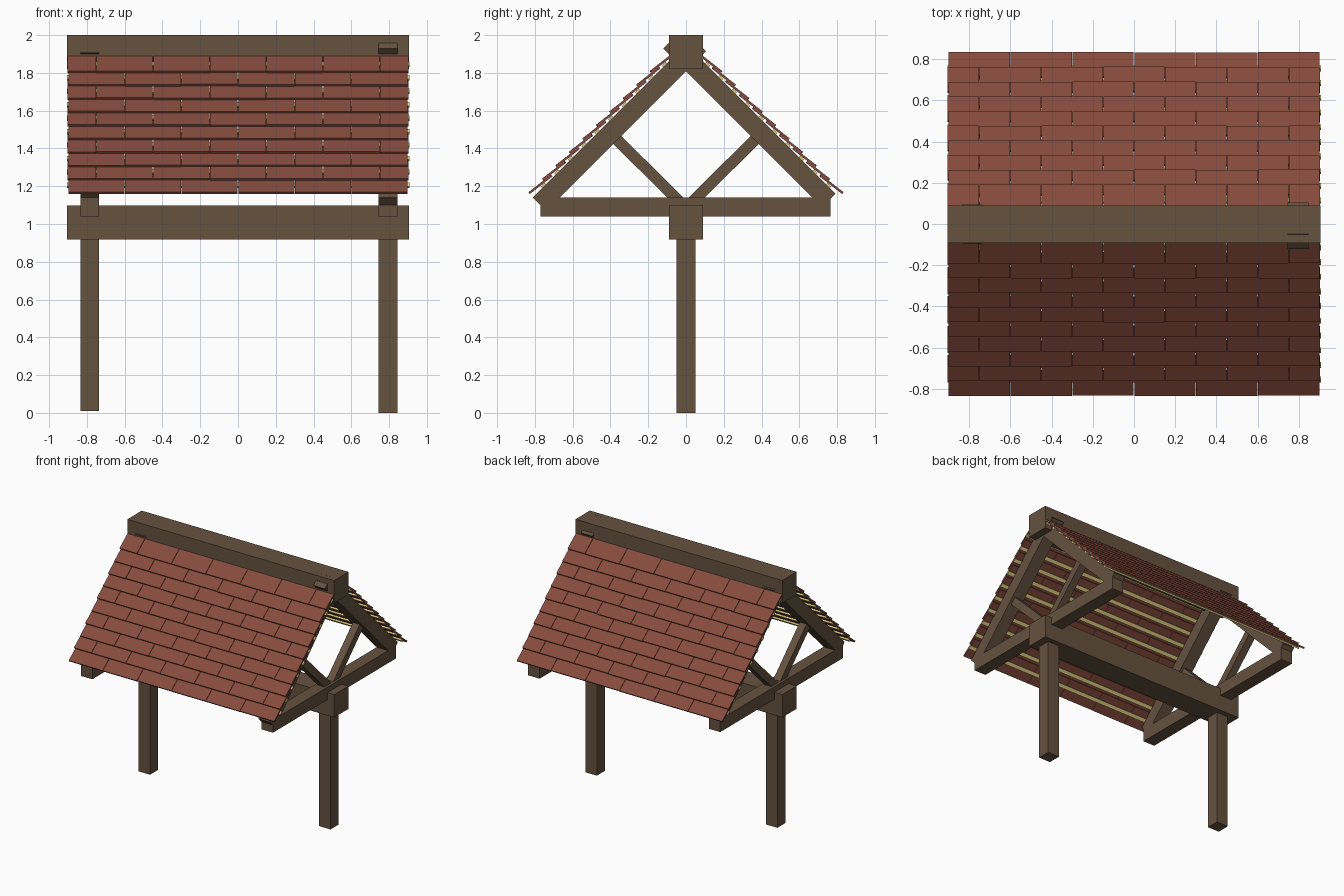
import bpy, bmesh, math, random
from mathutils import Matrix, Vector

if "Cube" in bpy.data.objects:
    bpy.data.objects.remove(bpy.data.objects["Cube"])

random.seed(4)


def material(name, hex_rgb):
    lin = [((c / 255 + 0.055) / 1.055) ** 2.4 for c in hex_rgb]
    m = bpy.data.materials.new(name)
    m.diffuse_color = (*lin, 1)
    m.use_nodes = True
    m.node_tree.nodes["Principled BSDF"].inputs["Base Color"].default_value = m.diffuse_color
    return m


WOOD = material("brown timber", (101, 82, 63))
TILE = material("red shingle", (134, 75, 61))
LATH = material("pale lath", (236, 218, 140))


def add_box(bm, centre, size, rot_x=0.0):
    m = (Matrix.Translation(centre) @ Matrix.Rotation(rot_x, 4, 'X')
         @ Matrix.Diagonal((*size, 1)))
    bmesh.ops.create_cube(bm, size=1, matrix=m)


def finish(name, bm, mat):
    me = bpy.data.meshes.new(name)
    bm.to_mesh(me)
    bm.free()
    me.materials.append(mat)
    ob = bpy.data.objects.new(name, me)
    bpy.context.collection.objects.link(ob)
    return ob


def block(name, lo, hi):
    """Axis-aligned timber between two corners."""
    lo, hi = Vector(lo), Vector(hi)
    bm = bmesh.new()
    add_box(bm, (lo + hi) / 2, hi - lo)
    finish(name, bm, WOOD)


def brace(name, x, a, b, width, depth):
    """Timber lying in a yz plane from a to b, given as (y, z)."""
    dy, dz = b[0] - a[0], b[1] - a[1]
    bm = bmesh.new()
    add_box(bm, (x, (a[0] + b[0]) / 2, (a[1] + b[1]) / 2),
            (width, math.hypot(dy, dz), depth), math.atan2(dz, dy))
    finish(name, bm, WOOD)


# Long beams
block("lower_beam", (-0.905, -0.091, 0.917), (0.905, 0.089, 1.097))
block("ridge_beam", (-0.905, -0.091, 1.82), (0.905, 0.089, 2.0))

# Posts and trusses; trim = how much shorter each rafter (front, back) is
for side, x, foot, trims, tops in (("left", -0.785, 0.01, (0.02, 0.02), (0.06, 0.06)),
                                   ("right", 0.795, 0.0, (0.0, 0.02), (0.07, 0.085))):
    block(side + "_post", (x - 0.05, -0.05, foot), (x + 0.05, 0.05, 1.0))
    block(side + "_tie_beam", (x - 0.05, -0.77, 1.04), (x + 0.05, 0.765, 1.14))
    for s, label, trim, top in ((-1, "front", trims[0], tops[0]), (1, "back", trims[1], tops[1])):
        low = 0.775 - trim
        brace(f"{side}_{label}_rafter", x, (s * low, 1.88 - low), (-s * top, 1.88 + top), 0.1, 0.1)
        brace(f"{side}_{label}_strut", x, (0, 1.085), (s * 0.40, 1.48), 0.06, 0.06)

# Roof covering: ten overlapping courses per slope, each on a lath
ROWS, PITCH, LENGTH, THICK = 10, 0.0712, 0.15, 0.012
tilt = math.radians(38)
for s, label in ((-1, "front"), (1, "back")):
    tiles, laths = bmesh.new(), bmesh.new()
    up = Vector((0, -s * math.cos(tilt), math.sin(tilt)))
    out = Vector((0, s * math.sin(tilt), math.cos(tilt)))
    for i in range(ROWS):
        edge = Vector((0, s * (0.825 - PITCH * i), 1.16 + PITCH * i))
        if i % 2 == 0:
            cuts = [-0.9 + 0.3 * k for k in range(7)]
        else:
            cuts = [-0.905] + [-0.75 + 0.3 * k for k in range(6)] + [0.903]
        for a, b in zip(cuts, cuts[1:]):
            slide = random.uniform(-0.002, 0.002)
            c = edge + up * (LENGTH / 2 + slide) + out * (THICK / 2)
            add_box(tiles, c + Vector(((a + b) / 2, 0, 0)),
                    (b - a - 0.003, LENGTH, THICK), -s * tilt)
        # lath lies flat on the 45 degree rafters, under the shingle
        d = 0.825 - PITCH * i - 0.075
        h = 0.006 * math.sqrt(0.5)
        add_box(laths, (0.002, s * (d + h), 1.95 - d + h),
                (1.812, 0.028, 0.012), -s * math.radians(45))
    finish(label + "_shingles", tiles, TILE)
    finish(label + "_laths", laths, LATH)
